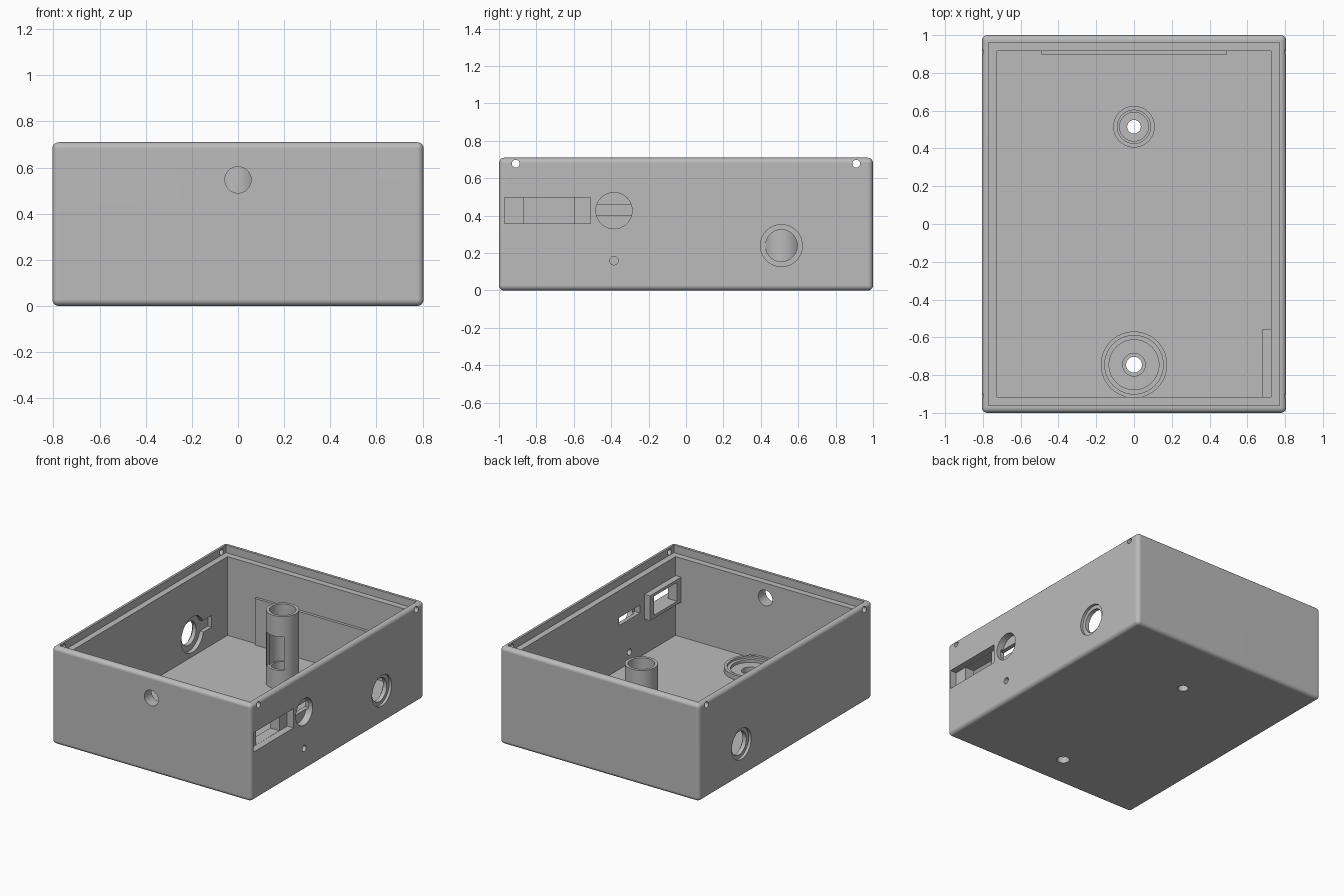
import bpy
import bmesh
import math
from mathutils import Matrix, Vector

old = bpy.data.objects.get("Cube")
if old:
    bpy.data.objects.remove(old, do_unlink=True)

grey = bpy.data.materials.new("plain grey")
grey.use_nodes = True
grey.diffuse_color = (0.5, 0.5, 0.5, 1)
grey.node_tree.nodes["Principled BSDF"].inputs["Base Color"].default_value = (0.5, 0.5, 0.5, 1)

WALL_X, WALL_Y, TOP = 0.805, 1.0, 0.71
IN_X, IN_Y, FLOOR = 0.725, 0.915, 0.08
POST_Y, RING_Y = 0.515, -0.745


def to_object(bm, name):
    bmesh.ops.recalc_face_normals(bm, faces=bm.faces[:])
    mesh = bpy.data.meshes.new(name)
    bm.to_mesh(mesh)
    bm.free()
    mesh.materials.append(grey)
    obj = bpy.data.objects.new(name, mesh)
    bpy.context.scene.collection.objects.link(obj)
    return obj


def box(name, xs, ys, zs, bevel=0):
    bm = bmesh.new()
    bmesh.ops.create_cube(bm, size=1)
    for v in bm.verts:
        v.co = Vector([(r[0] + r[1]) / 2 + c * (r[1] - r[0])
                       for c, r in zip(v.co, (xs, ys, zs))])
    if bevel:
        bmesh.ops.bevel(bm, geom=bm.edges[:], offset=bevel, segments=5,
                        profile=0.5, affect='EDGES')
    return to_object(bm, name)


def rod(name, axis, start, end, centre, radius):
    """Cylinder along an axis; centre gives the other two coordinates in order."""
    bm = bmesh.new()
    bmesh.ops.create_cone(bm, cap_ends=True, segments=48, radius1=radius,
                          radius2=radius, depth=abs(end - start))
    turn = {'X': Matrix.Rotation(math.pi / 2, 4, 'Y'),
            'Y': Matrix.Rotation(math.pi / 2, 4, 'X'),
            'Z': Matrix.Identity(4)}[axis]
    place = list(centre)
    place.insert('XYZ'.index(axis), (start + end) / 2)
    bmesh.ops.transform(bm, matrix=Matrix.Translation(place) @ turn, verts=bm.verts[:])
    return to_object(bm, name)


def lathe(name, profile, y):
    """Turn a closed (radius, height) profile about a vertical axis."""
    bm = bmesh.new()
    verts = [bm.verts.new((r, 0, z)) for r, z in profile]
    edges = [bm.edges.new((a, b)) for a, b in zip(verts, verts[1:] + verts[:1])]
    bmesh.ops.spin(bm, geom=verts + edges, cent=(0, 0, 0), axis=(0, 0, 1),
                   angle=math.tau, steps=48)
    bmesh.ops.remove_doubles(bm, verts=bm.verts[:], dist=0.0001)
    bmesh.ops.translate(bm, vec=(0, y, 0), verts=bm.verts[:])
    return to_object(bm, name)


def cut(target, *cutters):
    for cutter in cutters:
        cutter.hide_render = True
        mod = target.modifiers.new("cut", 'BOOLEAN')
        mod.operation, mod.solver, mod.object = 'DIFFERENCE', 'EXACT', cutter
        bpy.context.view_layer.objects.active = target
        bpy.ops.object.modifier_apply(modifier=mod.name)
        bpy.data.objects.remove(cutter, do_unlink=True)


# Rounded shell, hollowed, with a stepped recess for a lid
shell = box("enclosure_shell", (-WALL_X, WALL_X), (-WALL_Y, WALL_Y), (0, TOP), 0.028)
cut(shell,
    box("cavity", (-IN_X, IN_X), (-IN_Y, IN_Y), (FLOOR, 1)),
    box("lid_recess", (-0.77, 0.77), (-0.96, 0.96), (0.655, 1)))

# Lid pin holes in both sides, near front and back
for y in (-0.91, 0.91):
    cut(shell, rod("pin_hole", 'X', -1, 1, (y, 0.678), 0.021))

# Round side ports: outer step, through hole, and keyed pocket on the inside
for s in (-1, 1):
    cut(shell,
        rod("port_hole", 'X', s * 0.6, s * 0.9, (0.51, 0.24), 0.085),
        rod("port_step", 'X', s * 0.785, s * 0.9, (0.51, 0.24), 0.112),
        rod("port_pocket", 'X', s * 0.6, s * 0.755, (0.51, 0.24), 0.13),
        box("port_key", sorted((s * 0.6, s * 0.755)), (0.51, 0.73), (0.21, 0.295)))

# Slot pocket, round pocket with slit, pilot hole on the left side, front hole
cut(shell,
    box("slot_pocket", (0.755, 0.9), (-0.97, -0.51), (0.357, 0.497)),
    box("slot_opening", (0.6, 0.9), (-0.87, -0.6), (0.358, 0.496)),
    rod("dial_pocket", 'X', 0.755, 0.9, (-0.385, 0.427), 0.097),
    box("dial_slit", (0.6, 0.77), (-0.505, -0.265), (0.4, 0.457)),
    rod("pilot_hole", 'X', 0.6, 0.9, (-0.385, 0.16), 0.023),
    rod("front_hole", 'Y', -1.2, -0.8, (0, 0.547), 0.057))

# Screw holes in the floor, the front one counterbored
cut(shell,
    rod("post_screw_hole", 'Z', -0.1, 0.2, (0, POST_Y), 0.036),
    rod("ring_screw_hole", 'Z', -0.1, 0.2, (0, RING_Y), 0.042),
    rod("ring_counterbore", 'Z', 0.045, 0.2, (0, RING_Y), 0.06))

# Hollow post with a window facing the front
post = lathe("hollow_post", [(0.11, 0.07), (0.11, 0.615), (0.088, 0.615),
                             (0.088, 0.2), (0.076, 0.2), (0.076, 0.07)], POST_Y)
cut(post, box("post_window", (-0.07, 0.07), (0.36, POST_Y), (0.22, 0.465)))

# Low stepped ring on the floor
ring = lathe("floor_ring", [(0.176, 0.07), (0.176, 0.115), (0.155, 0.115),
                            (0.155, 0.1), (0.132, 0.1), (0.132, 0.07)], RING_Y)

# Frame around the slot on the inner wall
frame = box("slot_frame", (0.68, 0.73), (-0.918, -0.555), (0.335, 0.517))
cut(frame, box("frame_opening", (0.6, 0.8), (-0.87, -0.6), (0.358, 0.496)))

# Thin backing panel on the back wall
panel = box("back_panel", (-0.49, 0.49), (0.895, 0.92), (0.07, 0.42))

# Smooth the round surfaces, keep edges crisp and flats flat
for obj in (shell, post, ring, frame, panel):
    bpy.ops.object.select_all(action='DESELECT')
    obj.select_set(True)
    bpy.context.view_layer.objects.active = obj
    bpy.ops.object.shade_smooth_by_angle(angle=math.radians(30))
    normals = obj.modifiers.new("flat_normals", 'WEIGHTED_NORMAL')
    normals.keep_sharp = True
